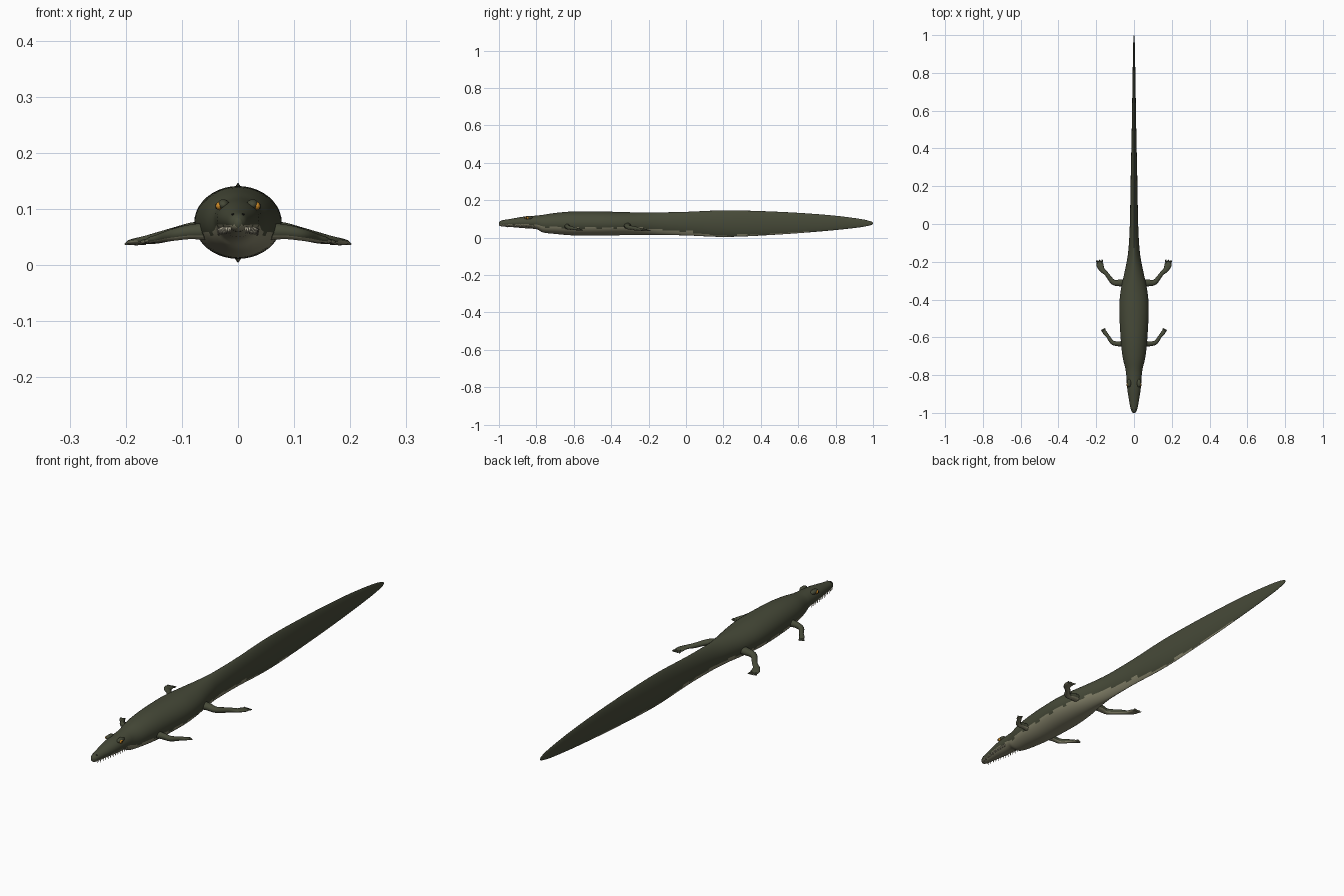
import bpy, bmesh, math
from mathutils import Vector

old = bpy.data.objects.get("Cube")
if old:
    bpy.data.objects.remove(old, do_unlink=True)


def material(name, rgb):
    m = bpy.data.materials.new(name)
    m.use_nodes = True
    m.diffuse_color = (*rgb, 1)
    bsdf = m.node_tree.nodes["Principled BSDF"]
    bsdf.inputs["Base Color"].default_value = (*rgb, 1)
    bsdf.inputs["Roughness"].default_value = 0.8
    return m


SKIN = material("dark olive skin", (0.062, 0.068, 0.04))
BELLY = material("pale belly", (0.25, 0.24, 0.155))
AMBER = material("amber eye", (0.6, 0.25, 0.02))
BLACK = material("black pupil", (0.01, 0.01, 0.01))
IVORY = material("ivory tooth", (0.5, 0.47, 0.35))


def finish(name, bm, mats):
    bmesh.ops.recalc_face_normals(bm, faces=bm.faces)
    mesh = bpy.data.meshes.new(name)
    bm.to_mesh(mesh)
    bm.free()
    for m in mats:
        mesh.materials.append(m)
    for p in mesh.polygons:
        p.use_smooth = True
    ob = bpy.data.objects.new(name, mesh)
    bpy.context.collection.objects.link(ob)
    return ob


def loft(bm, rings):
    """Skin a list of point rings and close both ends."""
    loops = [[bm.verts.new(p) for p in ring] for ring in rings]
    n = len(loops[0])
    for a, b in zip(loops, loops[1:]):
        for i in range(n):
            j = (i + 1) % n
            bm.faces.new((a[i], a[j], b[j], b[i]))
    bm.faces.new(loops[0])
    bm.faces.new(loops[-1])


def smooth_path(rows, steps):
    """Monotone-ish cubic interpolation through rows of numbers."""
    out = []
    for k in range(len(rows) - 1):
        p0, p1 = rows[max(k - 1, 0)], rows[k]
        p2, p3 = rows[k + 1], rows[min(k + 2, len(rows) - 1)]
        for s in range(steps):
            t = s / steps
            out.append([b + 0.5 * t * (c - a + t * (2*a - 5*b + 4*c - d + t * (3*(b - c) + d - a)))
                        for a, b, c, d in zip(p0, p1, p2, p3)])
    out.append(list(rows[-1]))
    return out


# Body, head and tail: y, half width, bottom, top, edge sharpness
PROFILE = [
    (-1, .006, .066, .083, 1), (-.985, .016, .06, .092, 1),
    (-.94, .025, .057, .1, 1), (-.87, .036, .051, .112, 1),
    (-.8, .041, .045, .118, 1), (-.765, .046, .028, .122, 1),
    (-.7, .061, .02, .132, 1), (-.6, .071, .012, .14, 1),
    (-.45, .078, .011, .14, 1), (-.35, .07, .013, .137, 1.1),
    (-.25, .049, .015, .135, 1.2), (-.15, .031, .014, .135, 1.4),
    (0, .022, .012, .138, 1.5), (.22, .018, .004, .146, 1.5),
    (.5, .012, .017, .138, 1.5), (.75, .008, .036, .122, 1.4),
    (.92, .005, .054, .102, 1.2), (.985, .003, .066, .088, 1),
    (1, .001, .073, .08, 1),
]
SEG = 40


def body_ring(row):
    y, w, lo, hi, power = row
    ring = []
    for i in range(SEG):
        a = math.tau * i / SEG
        s = math.sin(a)
        x = math.copysign(abs(s) ** power, s) * w
        ring.append((x, y, (lo + hi) / 2 + math.cos(a) * (hi - lo) / 2))
    return ring


rows = smooth_path(PROFILE, 5)
bm = bmesh.new()
loft(bm, [body_ring(r) for r in rows])
# The pale underside narrows along the tail with a slightly ragged edge
for f in bm.faces:
    c = f.calc_center_median()
    row = min(rows, key=lambda r: abs(r[0] - c.y))
    h = (c.z - (row[2] + row[3]) / 2) / ((row[3] - row[2]) / 2)
    limit = -.35 - .55 * min(max((c.y + .3) / .5, 0), 1) + .05 * math.sin(c.y * 70)
    if h < limit and c.y < .65:
        f.material_index = 1
finish("body", bm, [SKIN, BELLY])


def tube(bm, path, steps=4, seg=12):
    """Flattened tube along rows of x, y, z, half width, half height."""
    pts = smooth_path(path, steps)
    rings = []
    for k, p in enumerate(pts):
        d = Vector(pts[min(k + 1, len(pts) - 1)][:3]) - Vector(pts[max(k - 1, 0)][:3])
        side = d.cross(Vector((0, 0, 1))).normalized()
        up = side.cross(d).normalized()
        rings.append([Vector(p[:3]) + side * math.cos(a) * p[3] + up * math.sin(a) * p[4]
                      for a in (math.tau * i / seg for i in range(seg))])
    loft(bm, rings)


# Limbs: swept back, ending in flat feet
FORE = [(.05, -.635, .06, .016, .016), (.085, -.634, .059, .013, .013),
        (.115, -.627, .054, .011, .011), (.138, -.595, .048, .009, .008),
        (.152, -.578, .045, .011, .006), (.161, -.563, .042, .009, .004)]
HIND = [(.03, -.315, .063, .022, .018), (.075, -.312, .062, .018, .015),
        (.11, -.308, .056, .014, .012), (.145, -.265, .048, .011, .01),
        (.168, -.243, .044, .014, .007), (.18, -.218, .041, .019, .006),
        (.182, -.202, .039, .016, .004)]


def limb(name, path, sign, toe_len, heading):
    bm = bmesh.new()
    tube(bm, path)
    end = path[-1]
    # Short webbed toes fanned across the end of the foot
    for i in range(5):
        t = (i - 2) / 2
        ang = heading - t * .45
        d = Vector((math.cos(ang), math.sin(ang), -.15))
        across = Vector((math.sin(heading), -math.cos(heading), 0))
        base = Vector(end[:3]) + across * t * end[3] * .8 - d * .006
        tip = base + d * (toe_len + .006)
        tube(bm, [(*base, .004, .004), (*base.lerp(tip, .6), .0035, .0035),
                  (*tip, .001, .001)], 2, 6)
    bmesh.ops.scale(bm, vec=(sign, 1, 1), verts=bm.verts)
    bmesh.ops.recalc_face_normals(bm, faces=bm.faces)
    for f in bm.faces:
        f.material_index = int(f.normal.z < -.45)
    finish(name, bm, [SKIN, BELLY])


def ball(name, pos, size, mat):
    bm = bmesh.new()
    bmesh.ops.create_uvsphere(bm, u_segments=16, v_segments=10, radius=1)
    bmesh.ops.scale(bm, vec=size, verts=bm.verts)
    bmesh.ops.translate(bm, vec=pos, verts=bm.verts)
    finish(name, bm, [mat])


for side, sign in (("left", 1), ("right", -1)):
    limb(side + "_front_leg", FORE, sign, .009, math.radians(65))
    limb(side + "_hind_leg", HIND, sign, .013, math.radians(85))
    # Eyes under low brow ridges
    ball(side + "_brow", (sign * .026, -.842, .107), (.011, .022, .01), SKIN)
    ball(side + "_eye", (sign * .034, -.85, .105), (.006, .01, .007), AMBER)
    ball(side + "_pupil", (sign * .0385, -.852, .105), (.002, .003, .005), BLACK)
    ball(side + "_nostril", (sign * .009, -.982, .09), (.003, .004, .002), BLACK)
    # Row of small teeth along the jaw
    bm = bmesh.new()
    for i in range(13):
        y = -.982 + i * .014
        row = min(rows, key=lambda r: abs(r[0] - y))
        x, z = sign * row[1] * .88, row[2] + (row[3] - row[2]) * .25
        tube(bm, [(x, y, z, .003, .003), (x, y + .001, z - .013, .0004, .0004)], 1, 6)
    finish(side + "_teeth", bm, [IVORY])
